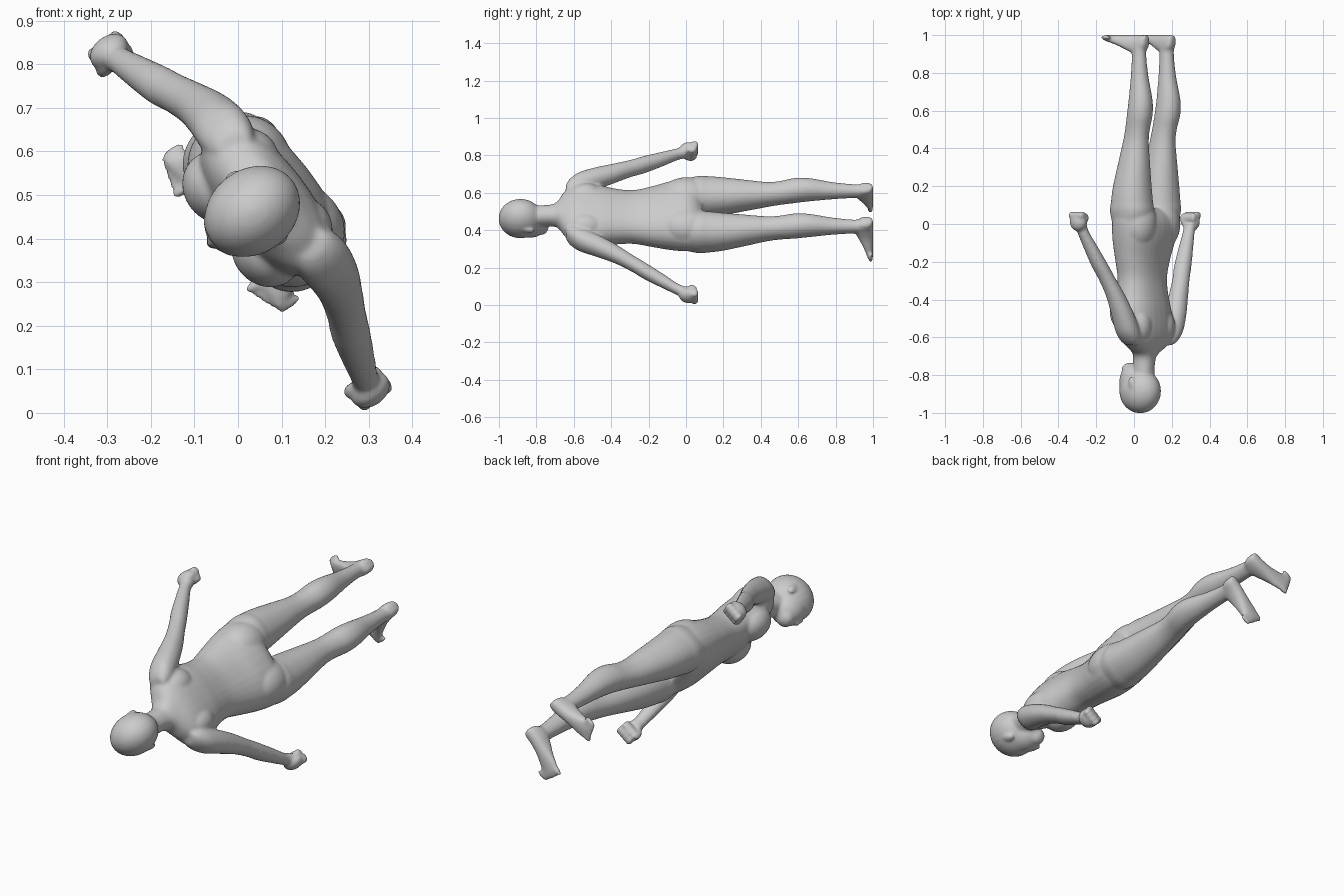
import bpy, bmesh, math
from mathutils import Vector, Matrix

# Body frame: u = sideways, b = towards the back, y = head to feet
U = Vector((0.61, 0, -0.79))
B = Vector((0.79, 0, 0.61))
O = Vector((0.0975, 0, 0.5125))
bm = bmesh.new()


def place(u, b, y):
    return O + U * u + B * b + Vector((0, y, 0))


def smooth_path(st, n=5):
    # Catmull-Rom through the stations
    out = []
    for i in range(len(st) - 1):
        p = [st[max(i - 1, 0)], st[i], st[i + 1], st[min(i + 2, len(st) - 1)]]
        for k in range(n):
            t = k / n
            out.append([0.5 * (2 * b + (c - a) * t + (2 * a - 5 * b + 4 * c - d) * t * t
                               + (3 * b - a - 3 * c + d) * t ** 3) for a, b, c, d in zip(*p)])
    return out + [list(st[-1])]


def loft(stations, along='y', side=1, power=2.2, n=32):
    # station: (position along, u, other centre, half width in u, half depth)
    rings = []
    for p, u, c, w, d in smooth_path(stations):
        ring = []
        for i in range(n):
            a = 2 * math.pi * i / n
            ca, sa = math.cos(a), math.sin(a)
            du = w * math.copysign(abs(ca) ** (2 / power), ca)
            dc = d * math.copysign(abs(sa) ** (2 / power), sa)
            uu = side * (u + du)
            ring.append(bm.verts.new(place(uu, c + dc, p) if along == 'y' else place(uu, p, c + dc)))
        rings.append(ring)
    faces = [bm.faces.new((r[i], r[(i + 1) % n], s[(i + 1) % n], s[i]))
             for r, s in zip(rings, rings[1:]) for i in range(n)]
    faces += [bm.faces.new(rings[0]), bm.faces.new(rings[-1])]
    bmesh.ops.recalc_face_normals(bm, faces=faces)


def ball(u, b, y, ru, rb, ry, tilt=0.0):
    # ellipsoid, tilted in the b-y plane
    vs = bmesh.ops.create_uvsphere(bm, u_segments=24, v_segments=16, radius=1)['verts']
    rot = Matrix.Rotation(tilt, 3, 'X')
    for v in vs:
        q = rot @ Vector((v.co.x * ru, v.co.y * rb, v.co.z * ry))
        v.co = place(u + q.x, b + q.y, y + q.z)
    bmesh.ops.recalc_face_normals(bm, faces=list({f for v in vs for f in v.link_faces}))


# Torso and neck
loft([(-0.80, 0, -0.062, 0.055, 0.058), (-0.72, 0, -0.055, 0.056, 0.058),
      (-0.685, 0, -0.046, 0.075, 0.062), (-0.655, 0, -0.040, 0.128, 0.068),
      (-0.61, 0, -0.040, 0.185, 0.085), (-0.55, 0, -0.045, 0.195, 0.098),
      (-0.45, 0, -0.058, 0.180, 0.108), (-0.37, 0, -0.065, 0.163, 0.105),
      (-0.28, 0, -0.068, 0.158, 0.102), (-0.18, 0, -0.065, 0.180, 0.112),
      (-0.08, 0, -0.056, 0.204, 0.128), (0.0, 0, -0.050, 0.217, 0.128),
      (0.05, 0, -0.05, 0.215, 0.110), (0.085, 0, -0.05, 0.19, 0.075)], power=2.3)

# Head: skull, face, jaw, nose, brow, lips
ball(0, -0.082, -0.885, 0.098, 0.118, 0.117)
ball(0, -0.120, -0.835, 0.078, 0.083, 0.098)
ball(0, -0.150, -0.772, 0.047, 0.044, 0.038)
ball(0, -0.190, -0.826, 0.014, 0.020, 0.034, -0.35)
ball(0, -0.202, -0.808, 0.016, 0.013, 0.011)
ball(0, -0.177, -0.880, 0.058, 0.020, 0.022)
ball(0, -0.184, -0.784, 0.024, 0.012, 0.011)

for s in (-1, 1):
    # Ears
    ball(s * 0.091, -0.07, -0.842, 0.011, 0.020, 0.034, 0.2)
    # Chest and buttocks
    ball(s * 0.092, -0.112, -0.465, 0.088, 0.078, 0.105)
    ball(s * 0.100, -0.015, 0.0, 0.105, 0.096, 0.135)
    # Shoulder blades
    ball(s * 0.10, -0.02, -0.54, 0.075, 0.075, 0.10)
    # Legs
    loft([(-0.10, 0.105, -0.055, 0.075, 0.075), (0.05, 0.116, -0.047, 0.106, 0.115),
          (0.12, 0.119, -0.045, 0.105, 0.110), (0.20, 0.120, -0.042, 0.097, 0.101),
          (0.32, 0.118, -0.032, 0.079, 0.085), (0.43, 0.116, -0.022, 0.063, 0.070),
          (0.50, 0.117, -0.010, 0.060, 0.066), (0.58, 0.120, 0.008, 0.064, 0.068),
          (0.66, 0.121, 0.014, 0.059, 0.063), (0.78, 0.120, 0.007, 0.044, 0.047),
          (0.89, 0.120, 0.003, 0.035, 0.039), (0.96, 0.120, 0.003, 0.035, 0.040)], side=s)
    # Feet
    loft([(0.054, 0.115, 0.975, 0.018, 0.022), (0.040, 0.115, 0.960, 0.033, 0.040),
          (0.0, 0.119, 0.948, 0.037, 0.053), (-0.05, 0.131, 0.957, 0.038, 0.044),
          (-0.10, 0.148, 0.971, 0.044, 0.030), (-0.14, 0.162, 0.980, 0.050, 0.021),
          (-0.17, 0.171, 0.985, 0.049, 0.016)], along='b', side=s, power=2.4)
    # Toes
    for i in range(5):
        r = 0.0145 if i == 0 else 0.011
        ball(s * (0.138 + 0.0195 * i + (0.004 if i else 0)), -0.174 + 0.0075 * i,
             1.0 - r, r, 0.034, r)
    # Arms, running into the shoulders
    loft([(-0.642, 0.145, -0.022, 0.026, 0.035), (-0.62, 0.160, -0.022, 0.046, 0.054),
          (-0.57, 0.186, -0.021, 0.062, 0.064), (-0.48, 0.226, -0.024, 0.060, 0.059),
          (-0.38, 0.272, -0.036, 0.053, 0.049), (-0.29, 0.321, -0.056, 0.046, 0.044),
          (-0.22, 0.360, -0.074, 0.046, 0.044), (-0.12, 0.415, -0.095, 0.039, 0.037),
          (-0.04, 0.460, -0.111, 0.031, 0.031), (0.0, 0.476, -0.116, 0.032, 0.036)], side=s)
    # Fists: palm, curled fingers, thumb
    ball(s * 0.492, -0.118, 0.012, 0.036, 0.050, 0.050)
    for i in range(4):
        fb = -0.152 + 0.023 * i
        ball(s * 0.500, fb, 0.046, 0.026, 0.0135, 0.022)
        ball(s * 0.468, fb, 0.032, 0.020, 0.0125, 0.026)
    ball(s * 0.466, -0.152, 0.015, 0.017, 0.018, 0.036, 0.4)

mesh = bpy.data.meshes.new("body")
bm.to_mesh(mesh)
bm.free()
body = bpy.data.objects.new("body", mesh)
bpy.context.collection.objects.link(body)

# Fuse the parts into one smooth skin
fuse = body.modifiers.new("fuse", 'REMESH')
fuse.mode = 'VOXEL'
fuse.voxel_size = 0.007
fuse.use_smooth_shade = True
relax = body.modifiers.new("relax", 'SMOOTH')
relax.factor = 0.5
relax.iterations = 10
